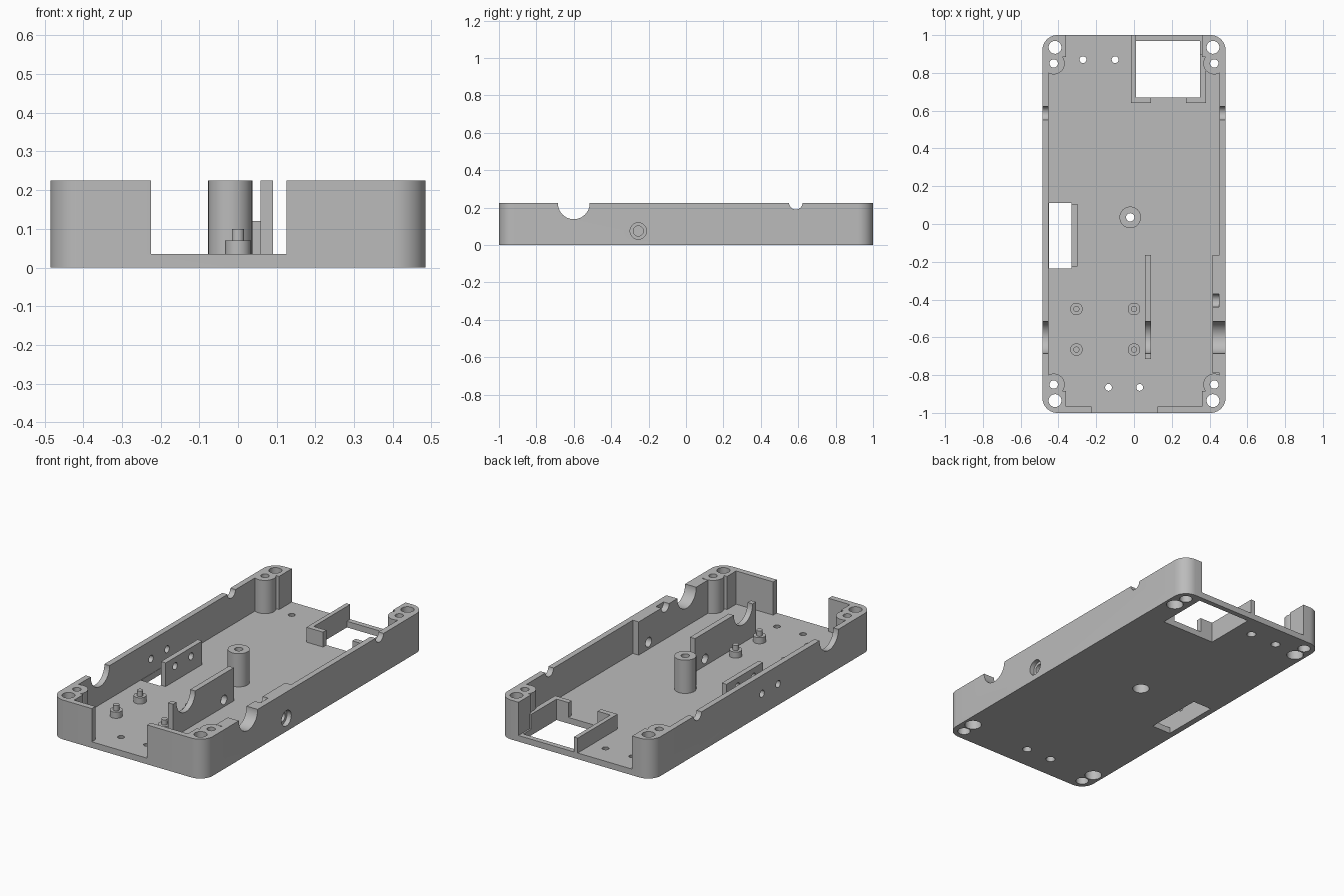
import bpy, bmesh, math
from mathutils import Matrix, Vector

if "Cube" in bpy.data.objects:
    bpy.data.objects.remove(bpy.data.objects["Cube"], do_unlink=True)

TOP, FLOOR = 0.225, 0.035
W, L = 0.485, 1.0

grey = bpy.data.materials.new("light_grey_plastic")
grey.use_nodes = True
grey.diffuse_color = (0.5, 0.5, 0.5, 1)
grey.node_tree.nodes["Principled BSDF"].inputs["Base Color"].default_value = (0.5, 0.5, 0.5, 1)


def add_box(bm, lo, hi):
    lo, hi = Vector(lo), Vector(hi)
    m = Matrix.Translation((lo + hi) / 2) @ Matrix.Diagonal((*(hi - lo), 1))
    bmesh.ops.create_cube(bm, size=1, matrix=m)


def add_cyl(bm, centre, r, a, b, axis="Z", r2=None):
    """Cylinder from a to b along an axis; centre is in the other two."""
    if axis == "Z":
        m = Matrix.Translation((*centre, (a + b) / 2))
    else:
        m = Matrix.Translation(((a + b) / 2, *centre)) @ Matrix.Rotation(math.pi / 2, 4, "Y")
    bmesh.ops.create_cone(bm, cap_ends=True, segments=40, radius1=r,
                          radius2=r if r2 is None else r2, depth=b - a, matrix=m)


def finish(name, bm):
    me = bpy.data.meshes.new(name)
    bm.to_mesh(me)
    bm.free()
    me.materials.append(grey)
    ob = bpy.data.objects.new(name, me)
    bpy.context.scene.collection.objects.link(ob)
    return ob


def box(name, lo, hi):
    bm = bmesh.new()
    add_box(bm, lo, hi)
    return finish(name, bm)


def cyl(name, *args, **kw):
    bm = bmesh.new()
    add_cyl(bm, *args, **kw)
    return finish(name, bm)


def combine(ob, tools, op):
    """Apply a boolean with every tool in turn."""
    for t in tools:
        mod = ob.modifiers.new("cut", "BOOLEAN")
        mod.operation, mod.solver, mod.object = op, "EXACT", t
    dg = bpy.context.evaluated_depsgraph_get()
    me = bpy.data.meshes.new_from_object(ob.evaluated_get(dg))
    ob.modifiers.clear()
    ob.data = me


def discard(tools):
    for t in tools:
        bpy.data.objects.remove(t, do_unlink=True)


# Tray: block with rounded vertical corners
bm = bmesh.new()
add_box(bm, (-W, -L, 0), (W, L, TOP))
upright = [e for e in bm.edges if abs(e.verts[0].co.z - e.verts[1].co.z) > 0.1]
bmesh.ops.bevel(bm, geom=upright, offset=0.08, segments=10, profile=0.5, affect="EDGES")
tray = finish("tray", bm)

# Cavity, front opening, back opening
hollows = [
    box("cavity", (-0.452, -0.967, FLOOR), (0.452, 0.967, 0.4)),
    box("front_opening", (-0.225, -1.1, FLOOR), (0.125, -0.9, 0.4)),
    box("back_opening", (-0.36, 0.9, FLOOR), (0.36, 1.1, 0.4)),
]
combine(tray, hollows, "DIFFERENCE")
discard(hollows)

# Corner towers and the thicker stretch of side wall
adds = [box("thick_wall", (0.415, -0.79, 0.02), (0.47, -0.165, TOP))]
for sx in (-1, 1):
    for sy in (-1, 1):
        xs = sorted((sx * 0.36, sx * 0.46))
        ys = sorted((sy * 0.885, sy * 0.97))
        adds.append(box("tower_block", (xs[0], ys[0], 0.02), (xs[1], ys[1], TOP)))
        adds.append(cyl("tower_boss", (sx * 0.425, sy * 0.85), 0.058, 0.02, TOP))
combine(tray, adds, "UNION")
discard(adds)

# Floor windows
windows = [
    box("side_window", (-0.45, -0.235, -0.1), (-0.33, 0.11, 0.1)),
    box("back_window", (0.01, 0.67, -0.1), (0.35, 0.97, 0.1)),
]
combine(tray, windows, "DIFFERENCE")
discard(windows)

# Standing parts
POST = (-0.02, 0.035)
post = cyl("centre_post", POST, 0.057, 0.03, TOP)
divider = box("divider_wall", (0.058, -0.715, 0.03), (0.09, -0.165, TOP))
plate = box("side_plate", (-0.33, -0.225, 0.02), (-0.3, 0.105, 0.17))

bm = bmesh.new()
for x0, x1, y0, y1 in ((-0.015, 0.01, 0.64, 1.0), (0.01, 0.09, 0.64, 0.67),
                       (0.275, 0.35, 0.64, 0.67), (0.35, 0.38, 0.64, 0.9)):
    add_box(bm, (x0, y0, 0.03), (x1, y1, 0.12))
frame = finish("window_frame", bm)

standoffs = []
for x in (-0.305, 0.0):
    for y in (-0.45, -0.665):
        bm = bmesh.new()
        add_cyl(bm, (x, y), 0.033, 0.03, 0.07)
        add_cyl(bm, (x, y), 0.016, 0.06, 0.1)
        standoffs.append(finish("board_standoff", bm))

# Screw holes, cable notches and side holes
cuts = [
    cyl("big_notch", (-0.6, 0.223), 0.085, -0.6, 0.6, "X"),
    cyl("small_notch", (0.587, 0.226), 0.036, -0.6, 0.6, "X"),
    cyl("ledge_notch", (-0.405, 0.225), 0.035, 0.3, 0.45, "X"),
    cyl("side_hole", (-0.255, 0.075), 0.027, 0.03, 0.6, "X"),
    cyl("side_recess", (-0.255, 0.075), 0.044, 0.458, 0.6, "X"),
]
for y in (-0.14, 0.005):
    cuts.append(cyl("plate_hole", (y, 0.12), 0.02, -0.6, -0.25, "X"))
for p in ((-0.27, 0.87), (-0.1, 0.87), (-0.135, -0.865), (0.03, -0.865)):
    cuts.append(cyl("floor_hole", p, 0.026, -0.005, 0.04, r2=0.017))
screws = [POST]
for sx in (-1, 1):
    for sy in (-1, 1):
        screws.append((sx * 0.425, sy * 0.85))
        cuts.append(cyl("corner_hole", (sx * 0.418, sy * 0.935), 0.034, -0.1, 0.4))
for p in screws:
    cuts.append(cyl("screw_hole", p, 0.022, -0.1, 0.4))
    cuts.append(cyl("screw_recess", p, 0.045, -0.1, 0.06))
for part in (tray, post, divider, plate):
    combine(part, cuts, "DIFFERENCE")
discard(cuts)

# Smooth round walls, keep edges sharp
bpy.ops.object.select_all(action="DESELECT")
for ob in [tray, post, divider, plate, frame] + standoffs:
    ob.select_set(True)
    bpy.context.view_layer.objects.active = ob
bpy.ops.object.shade_smooth_by_angle(angle=math.radians(30))
